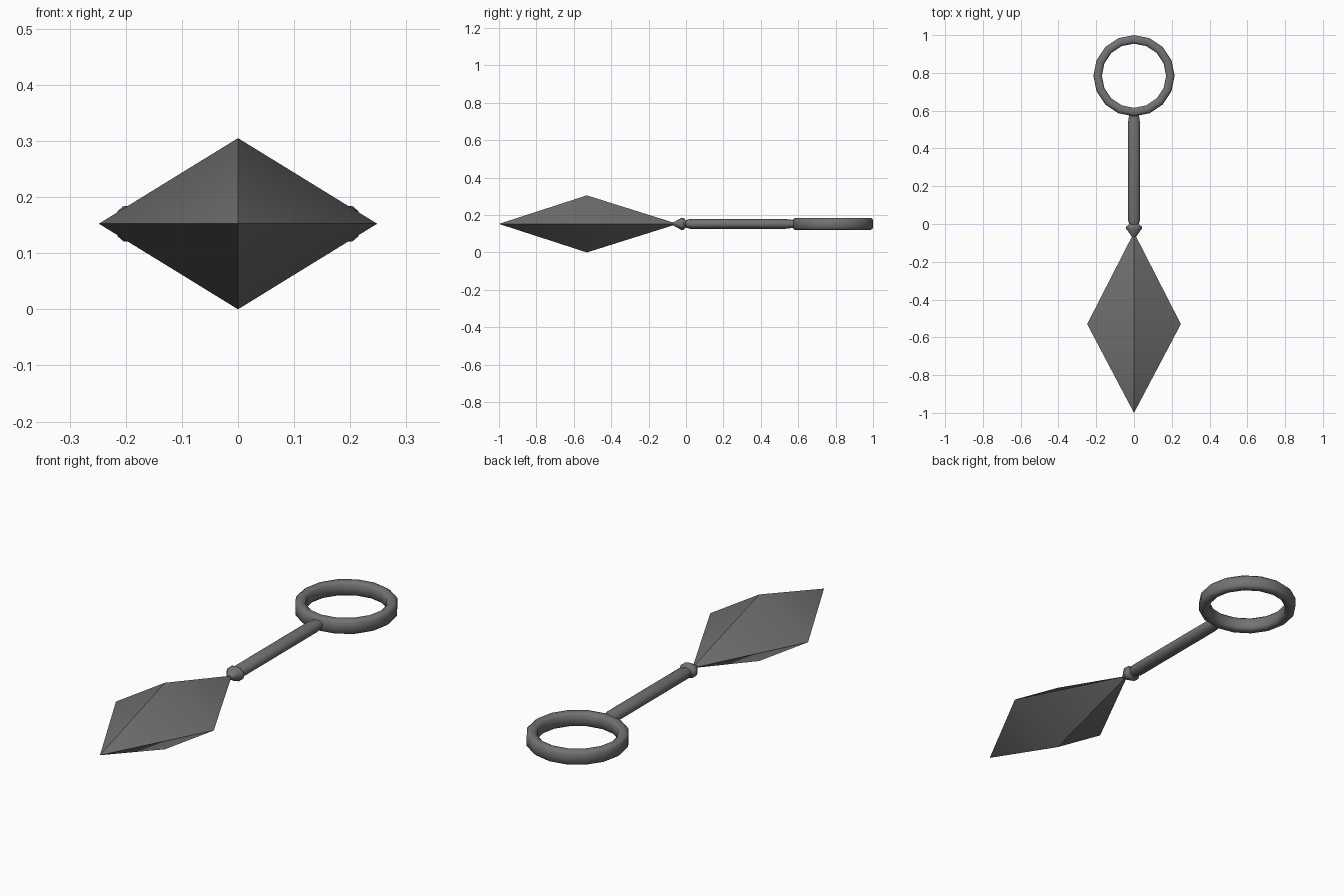
import bpy
import bmesh
from math import cos, sin, pi, radians

cube = bpy.data.objects.get("Cube")
if cube:
    bpy.data.objects.remove(cube)

MID = 0.1525  # height of the long axis

steel = bpy.data.materials.new("dark_steel")
steel.use_nodes = True
steel.diffuse_color = (0.17, 0.17, 0.17, 1)
steel.node_tree.nodes["Principled BSDF"].inputs["Base Color"].default_value = steel.diffuse_color


def finish(name, bm, angle):
    bmesh.ops.recalc_face_normals(bm, faces=bm.faces)
    mesh = bpy.data.meshes.new(name)
    bm.to_mesh(mesh)
    bm.free()
    mesh.materials.append(steel)
    obj = bpy.data.objects.new(name, mesh)
    bpy.context.collection.objects.link(obj)
    bpy.ops.object.select_all(action="DESELECT")
    obj.select_set(True)
    bpy.context.view_layer.objects.active = obj
    bpy.ops.object.shade_smooth_by_angle(angle=radians(angle))
    return obj


def bridge(bm, a, b):
    for i in range(len(a)):
        j = (i + 1) % len(a)
        bm.faces.new((a[i], a[j], b[j], b[i]))


def rod(name, profile, sides, flatten, angle=50):
    """Flattened turned part along y from (y, radius) pairs."""
    bm = bmesh.new()
    loops = []
    for y, r in profile:
        loops.append([bm.verts.new((r * cos(2 * pi * i / sides), y,
                                    MID + flatten * r * sin(2 * pi * i / sides)))
                      for i in range(sides)])
    for a, b in zip(loops, loops[1:]):
        bridge(bm, a, b)
    bm.faces.new(loops[0])
    bm.faces.new(loops[-1])
    return finish(name, bm, angle)


# Blade: stretched octahedron with sharp lengthwise ridges
bm = bmesh.new()
front = bm.verts.new((0, -1, MID))
back = bm.verts.new((0, -0.045, MID))
waist = [bm.verts.new((x, -0.53, MID + z))
         for x, z in ((0.248, 0), (0, MID), (-0.248, 0), (0, -MID))]
for i in range(4):
    for tip in (front, back):
        bm.faces.new((waist[i], waist[(i + 1) % 4], tip))
finish("blade", bm, 40)

# Collar and handle
rod("collar", [(-0.066, 0.012), (-0.024, 0.042), (-0.014, 0.042),
               (0.002, 0.02), (0.012, 0.02)], 12, 0.78)
rod("handle", [(-0.002, 0.024), (0.022, 0.033), (0.53, 0.033),
               (0.575, 0.026), (0.59, 0.026)], 12, 0.8)

# Pommel ring: chamfered section swept round sixteen steps
section = [(0.0225, 0.022), (0.011, 0.032), (-0.011, 0.032), (-0.0225, 0.022)]
section += [(r, -z) for r, z in reversed(section)]
bm = bmesh.new()
loops = []
for k in range(16):
    a = 2 * pi * k / 16
    loops.append([bm.verts.new(((0.1925 + r) * cos(a), 0.785 + (0.1925 + r) * sin(a), MID + z))
                  for r, z in section])
for k in range(16):
    bridge(bm, loops[k], loops[(k + 1) % 16])
finish("pommel_ring", bm, 60)
